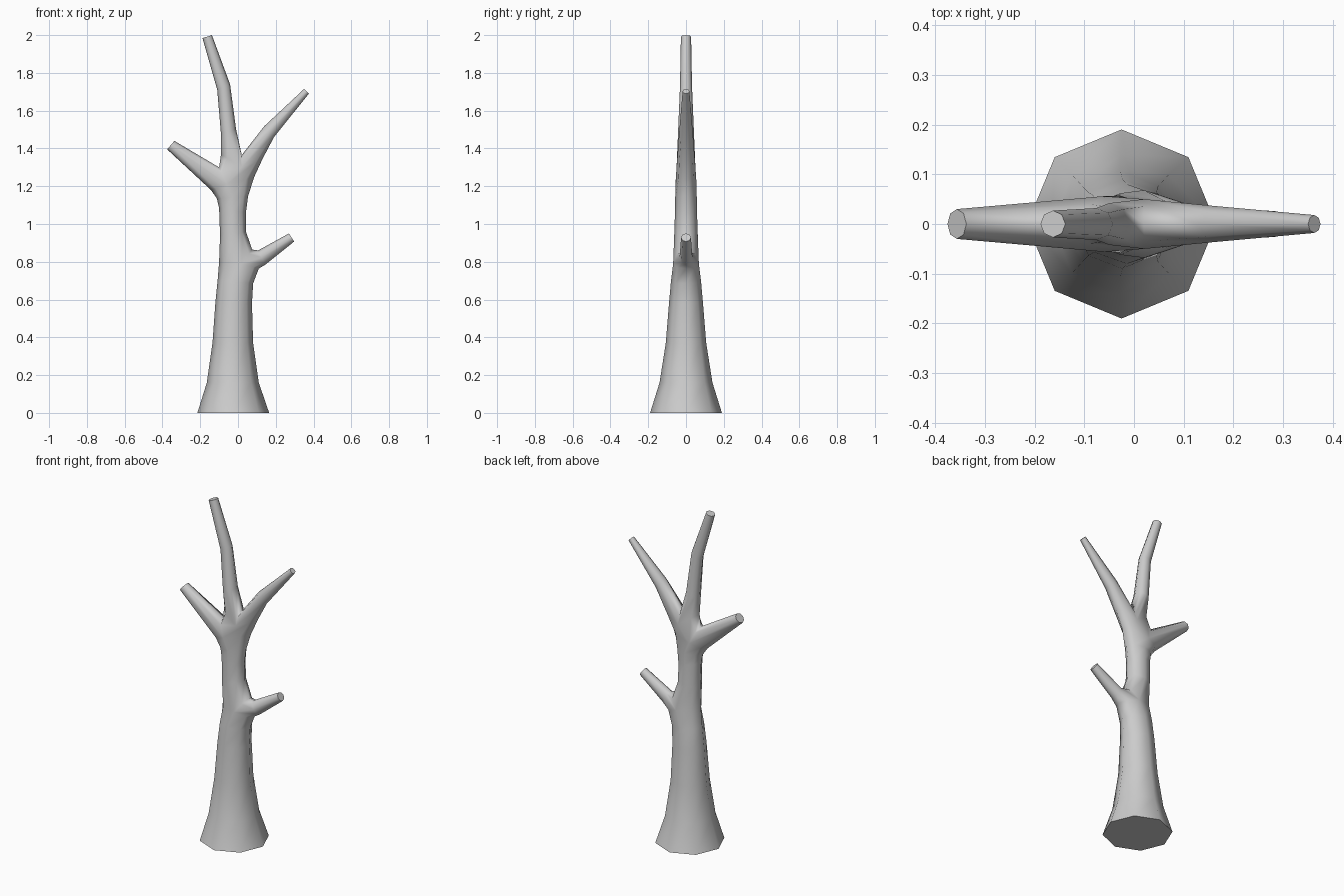
import bpy
import bmesh
from math import cos, sin, pi
from mathutils import Vector

SIDES = 8
cube = bpy.data.objects.get("Cube")
if cube:
    bpy.data.objects.remove(cube, do_unlink=True)

bark = bpy.data.materials.new("grey bark")
bark.use_nodes = True
bark.diffuse_color = (0.6, 0.6, 0.6, 1)
bark.node_tree.nodes["Principled BSDF"].inputs["Base Color"].default_value = (0.6, 0.6, 0.6, 1)

bm = bmesh.new()


def ring(left, right, depth, seam=None):
    """Octagon between two silhouette points; the seam is its widest place."""
    left, right = Vector(left), Vector(right)
    seam = Vector(seam) if seam else (left + right) / 2
    verts = []
    for i in range(SIDES):
        c, s = cos(2 * pi * i / SIDES), sin(2 * pi * i / SIDES)
        p = seam + abs(c) * ((right if c > 0 else left) - seam)
        verts.append(bm.verts.new((p.x, s * depth, p.y)))
    return verts


def band(a, b, sides=range(SIDES)):
    for i in sides:
        j = (i + 1) % SIDES
        bm.faces.new((a[i], a[j], b[j], b[i])).smooth = True


def limb(start, sections):
    """Loft on from a ring and return the last one."""
    for section in sections:
        end = ring(*section)
        band(start, end)
        start = end
    return start


def fork(base, left, crotch, right, depth, seam):
    """Split a ring into a left and a right limb that share the crotch."""
    a = ring(left, crotch, depth, seam)
    b = ring(crotch, right, depth, seam)
    band(base, a, (2, 3, 4, 5))
    band(base, b, (6, 7, 0, 1))
    return a, b


def cap(verts):
    bm.faces.new(verts).smooth = False


# Flared trunk up to the low branch
foot = ring((-.215, 0), (.165, 0), .19)
cap(foot[::-1])
trunk = limb(foot, [((-.165, .16), (.11, .16), .14),
                    ((-.135, .37), (.08, .37), .107),
                    ((-.12, .58), (.074, .58), .09),
                    ((-.108, .70), (.08, .685), .08)])
trunk, low_branch = fork(trunk, (-.10, .80), (.075, .865), (.11, .764), .068, (.02, .79))
cap(limb(low_branch, [((.106, .86), (.145, .785), .034),
                      ((.27, .95), (.297, .907), .026)]))

# Upper trunk and left branch
trunk = limb(trunk, [((-.095, .94), (.042, .96), .062),
                     ((-.10, 1.085), (.042, 1.06), .058),
                     ((-.112, 1.135), (.053, 1.146), .057)])
left_branch, trunk = fork(trunk, (-.143, 1.18), (-.10, 1.30), (.085, 1.247), .056, (-.06, 1.21))
cap(limb(left_branch, [((-.375, 1.395), (-.337, 1.44), .03)]))

# Top fork: leader and right branch
leader, right_branch = fork(trunk, (-.09, 1.37), (.02, 1.365), (.13, 1.345), .05, (.02, 1.30))
cap(limb(leader, [((-.09, 1.475), (-.01, 1.50), .042),
                  ((-.11, 1.71), (-.042, 1.74), .032),
                  ((-.188, 1.984), (-.138, 2.0), .027)]))
cap(limb(right_branch, [((.138, 1.517), (.19, 1.459), .036),
                        ((.35, 1.715), (.375, 1.69), .018)]))

# Weld the shared crotches
bmesh.ops.remove_doubles(bm, verts=bm.verts, dist=.0005)
bmesh.ops.recalc_face_normals(bm, faces=bm.faces)
mesh = bpy.data.meshes.new("bare_tree")
bm.to_mesh(mesh)
bm.free()
mesh.materials.append(bark)
bpy.context.scene.collection.objects.link(bpy.data.objects.new("bare_tree", mesh))
